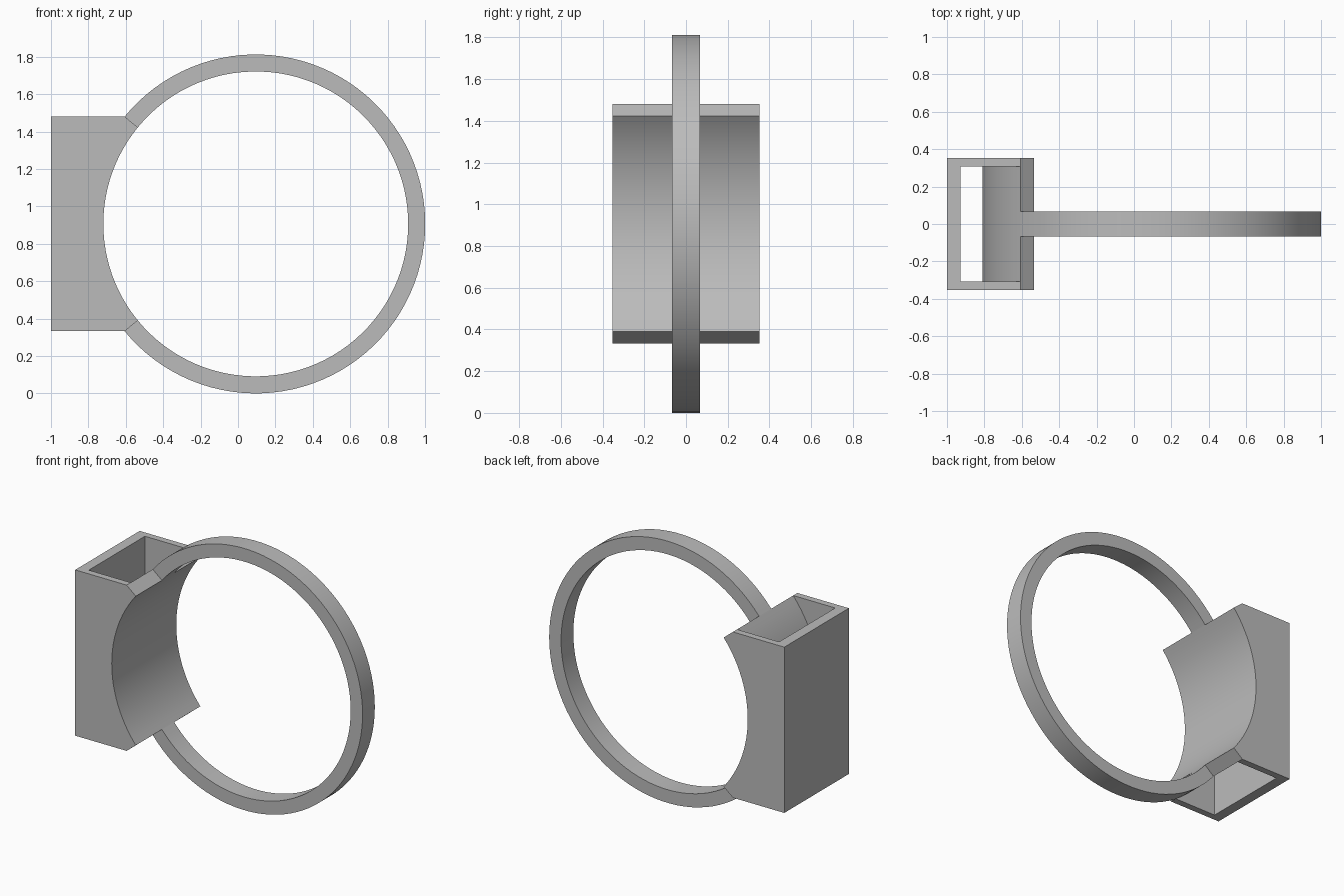
import bpy, bmesh
from math import sin, cos, pi, radians

cube = bpy.data.objects.get("Cube")
if cube:
    bpy.data.objects.remove(cube, do_unlink=True)

CX, CZ = 0.095, 0.906          # centre of the hoop
R_OUT, R_IN = 0.906, 0.815     # hoop radii
HOOP_W, BOX_W, CAVITY_W = 0.067, 0.353, 0.307   # half widths along y
BACK_X, WALL = -1.0, 0.072
HALF = radians(39.3)           # half angle spanned by the holder

grey = bpy.data.materials.new("plain grey")
grey.use_nodes = True
colour = (0.5, 0.5, 0.5, 1)
grey.diffuse_color = colour
grey.node_tree.nodes["Principled BSDF"].inputs["Base Color"].default_value = colour


def arc(radius, start, end, steps):
    """Points on a circle about the hoop centre."""
    angles = [start + (end - start) * i / steps for i in range(steps + 1)]
    return [(CX + radius * cos(a), CZ + radius * sin(a)) for a in angles]


def prism(name, outline, half_width):
    """Extrude an x-z outline evenly to both sides of y = 0."""
    bm = bmesh.new()
    front = [bm.verts.new((x, -half_width, z)) for x, z in outline]
    back = [bm.verts.new((x, half_width, z)) for x, z in outline]
    bm.faces.new(front)
    bm.faces.new(back[::-1])
    n = len(outline)
    for i in range(n):
        j = (i + 1) % n
        bm.faces.new((front[j], front[i], back[i], back[j]))
    bmesh.ops.recalc_face_normals(bm, faces=bm.faces[:])
    mesh = bpy.data.meshes.new(name)
    bm.to_mesh(mesh)
    bm.free()
    mesh.materials.append(grey)
    obj = bpy.data.objects.new(name, mesh)
    bpy.context.collection.objects.link(obj)
    return obj


def smooth(obj):
    bpy.ops.object.select_all(action="DESELECT")
    obj.select_set(True)
    bpy.context.view_layer.objects.active = obj
    bpy.ops.object.shade_smooth_by_angle(angle=radians(25))


# Thin hoop, open where the holder sits
start, end = pi + HALF, 3 * pi - HALF
hoop = prism("hoop", arc(R_OUT, start, end, 80) + arc(R_IN, end, start, 80), HOOP_W)

# Holder block with a curved inner face and radial lips
outer = arc(R_OUT, pi - HALF, pi + HALF, 24)
inner = arc(R_IN, pi - HALF, pi + HALF, 24)
top, bottom = outer[0], outer[-1]
block = [(BACK_X, bottom[1]), (BACK_X, top[1]), top] + inner + [bottom]
holder = prism("holder", block, BOX_W)

# Cavity open at the top and bottom, following the hoop's outer curve
cx = BACK_X + WALL
cavity = [(cx, bottom[1] - 0.2), (cx, top[1] + 0.2), (top[0], top[1] + 0.2)]
cavity += outer + [(bottom[0], bottom[1] - 0.2)]
cutter = prism("cavity_cutter", cavity, CAVITY_W)

cut = holder.modifiers.new("cavity", "BOOLEAN")
cut.operation = "DIFFERENCE"
cut.solver = "EXACT"
cut.object = cutter
bpy.context.view_layer.objects.active = holder
bpy.ops.object.modifier_apply(modifier=cut.name)
bpy.data.objects.remove(cutter, do_unlink=True)

smooth(hoop)
smooth(holder)
